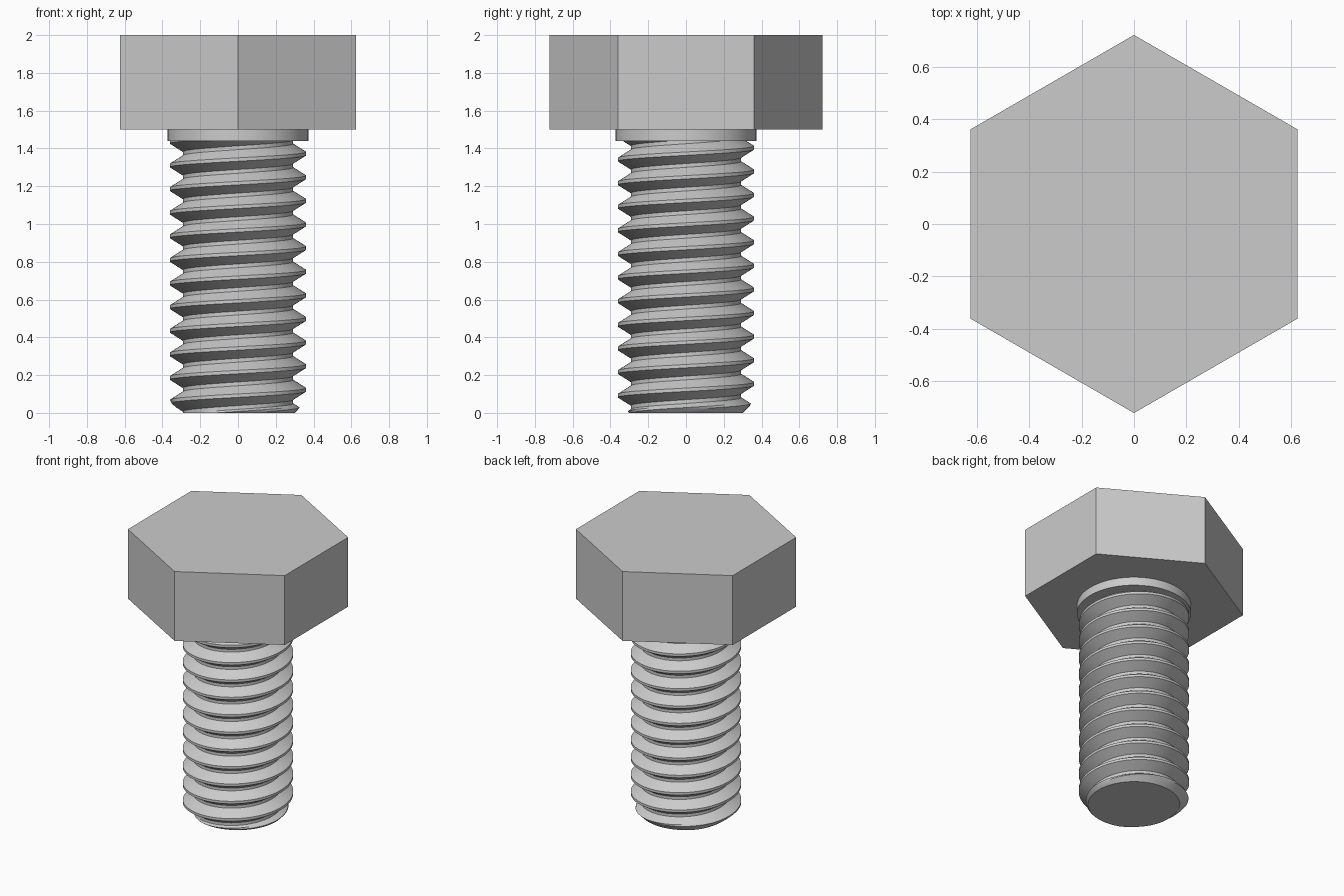
import bpy, bmesh
from math import pi, cos, sin

cube = bpy.data.objects.get("Cube")
if cube:
    bpy.data.objects.remove(cube, do_unlink=True)

steel = bpy.data.materials.new("grey steel")
steel.use_nodes = True
STEEL = (0.6, 0.6, 0.6, 1)
steel.diffuse_color = STEEL
steel.node_tree.nodes["Principled BSDF"].inputs["Base Color"].default_value = STEEL


def finish(obj, smooth):
    obj.data.materials.append(steel)
    if smooth:
        bpy.ops.object.select_all(action="DESELECT")
        obj.select_set(True)
        bpy.context.view_layer.objects.active = obj
        bpy.ops.object.shade_smooth_by_angle(angle=pi / 6)


def prism(name, sides, radius, z0, z1, smooth=False):
    bpy.ops.mesh.primitive_cylinder_add(
        vertices=sides, radius=radius, depth=z1 - z0, location=(0, 0, (z0 + z1) / 2))
    obj = bpy.context.object
    obj.name = name
    finish(obj, smooth)


def threaded_shank(name, pitch, major, minor, crest, root, top, tip, cols=96, steps=4):
    # one pitch of the thread profile: crest flat, flank, root flat, flank
    flank = (pitch - crest - root) / 2
    profile = [(-crest / 2, major)]
    for i in range(steps + 1):
        t = i / steps
        profile.append((crest / 2 + flank * t, major + (minor - major) * t))
    for i in range(steps):
        t = i / steps
        profile.append((crest / 2 + flank + root + flank * t, minor + (major - minor) * t))
    m = len(profile)

    # sweep the profile up a right-handed helix, chamfered at the tip
    bm = bmesh.new()
    rows = []
    for k in range(-2, int(top / pitch) + 4):
        for dz, r in profile:
            row = []
            for c in range(cols):
                a = 2 * pi * c / cols
                z = 0.06 + pitch * (k + a / (2 * pi) - 0.5) + dz
                rr = max(0.05, min(r, tip + z))
                row.append(bm.verts.new((rr * cos(a), rr * sin(a), z)))
            rows.append(row)

    def vert(j, c):
        return rows[j][c] if c < cols else rows[j + m][0]

    for j in range(len(rows) - m - 1):
        for c in range(cols):
            bm.faces.new((vert(j, c), vert(j, c + 1), vert(j + 1, c + 1), vert(j + 1, c)))

    # trim both ends flat and cap them
    for z, n in ((0, -1), (top, 1)):
        bmesh.ops.bisect_plane(
            bm, geom=bm.verts[:] + bm.edges[:] + bm.faces[:], dist=1e-5,
            plane_co=(0, 0, z), plane_no=(0, 0, n), clear_outer=True)
    bmesh.ops.holes_fill(bm, edges=[e for e in bm.edges if e.is_boundary], sides=0)
    bmesh.ops.recalc_face_normals(bm, faces=bm.faces[:])

    mesh = bpy.data.meshes.new(name)
    bm.to_mesh(mesh)
    bm.free()
    obj = bpy.data.objects.new(name, mesh)
    bpy.context.collection.objects.link(obj)
    finish(obj, True)


# hexagonal head with corners on the y axis
prism("hex_head", 6, 0.722, 1.5, 2.0)
# plain round collar under the head
prism("collar", 96, 0.373, 1.44, 1.501, smooth=True)
# threaded shank
threaded_shank("threaded_shank", pitch=0.125, major=0.361, minor=0.292,
               crest=0.018, root=0.02, top=1.46, tip=0.3)
